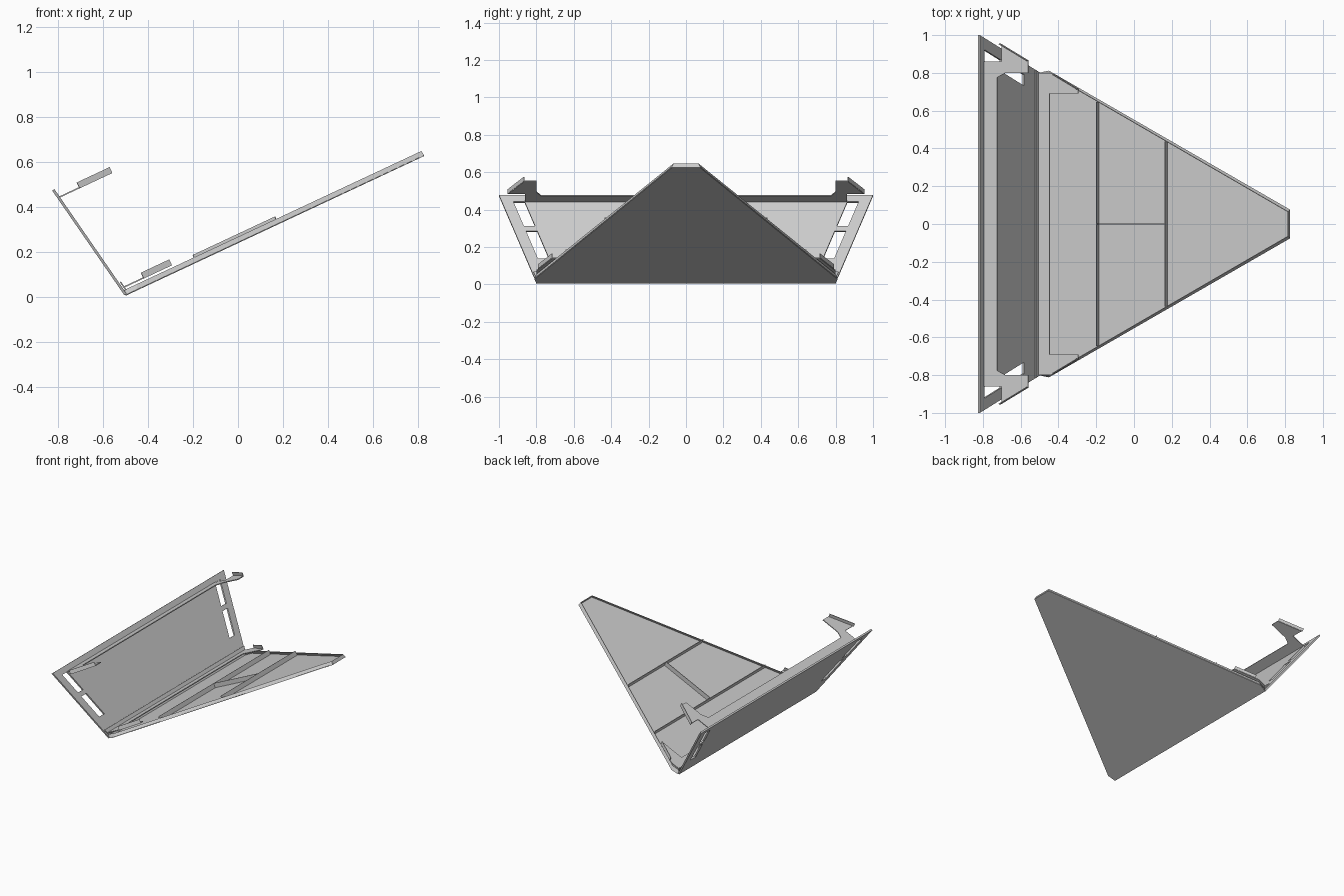
import bpy
from mathutils import Vector

cube = bpy.data.objects.get("Cube")
if cube:
    bpy.data.objects.remove(cube)

grey = bpy.data.materials.new("light_grey")
grey.use_nodes = True
colour = (0.6, 0.6, 0.6, 1)
grey.diffuse_color = colour
grey.node_tree.nodes["Principled BSDF"].inputs["Base Color"].default_value = colour

SLOPE = 0.468


def tilt(x, y, height=0, lift=0):
    """Point on the sloping deck, raised square to it by height."""
    return Vector((x - 0.424 * height, y,
                   0.007 + SLOPE * (x + 0.5) + lift + 0.906 * height))


def sheet(name, verts, faces, thickness=0.006):
    mesh = bpy.data.meshes.new(name)
    mesh.from_pydata(verts, [], faces)
    mesh.materials.append(grey)
    obj = bpy.data.objects.new(name, mesh)
    bpy.context.collection.objects.link(obj)
    mod = obj.modifiers.new("thickness", 'SOLIDIFY')
    mod.thickness = thickness
    mod.offset = 0
    return obj


def mirrored(half):
    return half + [(x, -y) for x, y in reversed(half)]


def plate(name, half, lift=0):
    """Flat plate parallel to the deck, from its +y half outline."""
    pts = mirrored(half)
    return sheet(name, [tilt(x, y, 0, lift) for x, y in pts], [range(len(pts))])


def strip(name, low, high, height, lift=0, closed=False):
    """Upright band between a lower and an upper path."""
    n = len(low)
    verts = [tilt(x, y, 0, lift) for x, y in low]
    verts += [tilt(x, y, height, lift) for x, y in high]
    count = n if closed else n - 1
    faces = [(i, (i + 1) % n, n + (i + 1) % n, n + i) for i in range(count)]
    return sheet(name, verts, faces, 0.004)


# Tapering deck in two panels
SEAM = 0.17
seam_y = 0.452
plate("lower_deck_panel", [(-0.5, 0.80), (-0.45, 0.81), (SEAM, seam_y)])
plate("upper_deck_panel", [(SEAM, seam_y), (0.825, 0.075)])

# Rim round the deck
strip("deck_rim", mirrored([(-0.5, 0.80), (-0.45, 0.81), (0.825, 0.075)]),
      mirrored([(-0.495, 0.79), (-0.44, 0.797), (0.823, 0.065)]), 0.022, closed=True)

# Stiffening ribs
for name, x, y in (("lower_cross_rib", -0.185, 0.645), ("upper_cross_rib", 0.178, 0.437)):
    path = [(x, -y), (x, y)]
    strip(name, path, path, 0.035)
path = [(-0.185, 0), (0.178, 0)]
strip("centre_rib", path, path, 0.035)

# Lips along the foot and the top of the wall, each with two arms
plate("lower_lip", [(-0.51, 0.80), (-0.44, 0.80), (-0.295, 0.715),
                    (-0.295, 0.69), (-0.445, 0.69)], lift=0.039)
plate("upper_lip", [(-0.80, 0.86), (-0.70, 0.86), (-0.70, 0.95), (-0.56, 0.865),
                    (-0.56, 0.80), (-0.68, 0.80), (-0.725, 0.775)], lift=0.573)

# Upright tabs on the arms
for side, s in (("left", 1), ("right", -1)):
    for name, ends, lift in (("lower_tab", [(-0.42, 0.79), (-0.295, 0.715)], 0.039),
                             ("upper_tab", [(-0.705, 0.953), (-0.56, 0.865)], 0.573)):
        path = [(x, s * y) for x, y in ends]
        strip(side + "_" + name, path, path, 0.026, lift)


# Flaring wall with a pair of slots at each end
def wall_x(z):
    return -0.5 - 0.69 * (z - 0.01)


rows = [0.01, 0.135, 0.283, 0.31, 0.44, 0.475]
verts, faces = [], []
for z in rows:
    out = 0.80 + 0.43 * (z - 0.01)
    cols = [out, out - 0.062, out - 0.122]
    for y in cols + [-c for c in reversed(cols)]:
        verts.append((wall_x(z), y, z))
for r in range(5):
    for c in range(5):
        if not (r in (1, 3) and c in (1, 3)):
            a = r * 6 + c
            faces.append((a, a + 1, a + 7, a + 6))
sheet("wall", verts, faces, 0.012)

# Folded strip at the foot of the wall
foot = [(wall_x(z) + 0.012, y, z + 0.006) for z, y in
        ((0.025, 0.80), (0.06, 0.815), (0.06, -0.815), (0.025, -0.80))]
sheet("wall_foot_strip", foot, [range(4)])
